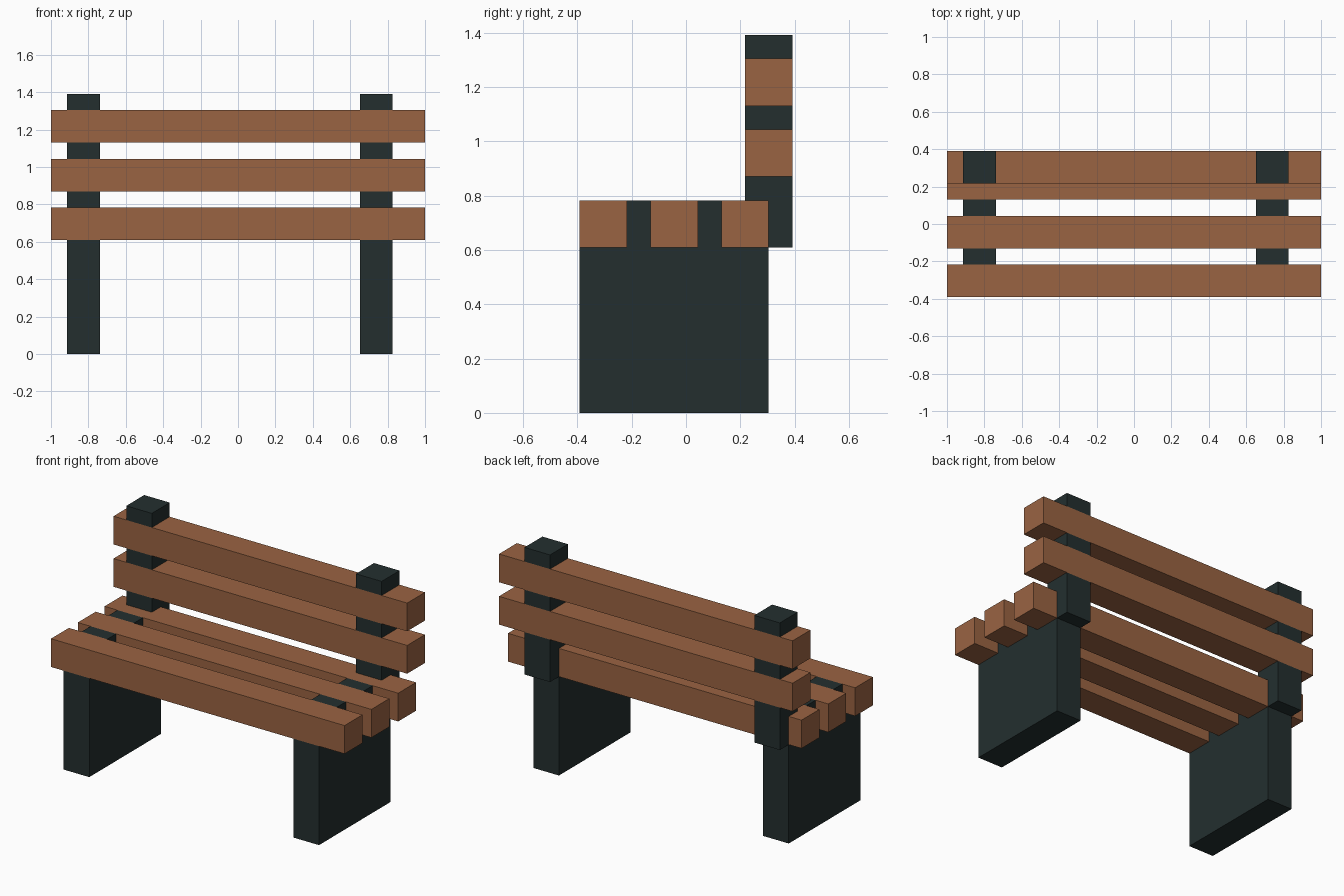
import bpy
import bmesh

if "Cube" in bpy.data.objects:
    bpy.data.objects.remove(bpy.data.objects["Cube"], do_unlink=True)

U = 2 / 23  # half a beam thickness; all sizes are multiples of it


def material(name, colour):
    mat = bpy.data.materials.new(name)
    mat.use_nodes = True
    mat.diffuse_color = colour
    bsdf = next(n for n in mat.node_tree.nodes if n.type == 'BSDF_PRINCIPLED')
    bsdf.inputs["Base Color"].default_value = colour
    return mat


def extrude_profile(name, profile, x0, x1, mat):
    """Extrude a closed (y, z) outline, given in units, from x0 to x1."""
    bm = bmesh.new()
    face = bm.faces.new([bm.verts.new((x0 * U, y * U, z * U)) for y, z in profile])
    result = bmesh.ops.extrude_face_region(bm, geom=[face])
    moved = [v for v in result["geom"] if isinstance(v, bmesh.types.BMVert)]
    bmesh.ops.translate(bm, verts=moved, vec=((x1 - x0) * U, 0, 0))
    bmesh.ops.recalc_face_normals(bm, faces=bm.faces)
    mesh = bpy.data.meshes.new(name)
    bm.to_mesh(mesh)
    bm.free()
    mesh.materials.append(mat)
    obj = bpy.data.objects.new(name, mesh)
    bpy.context.collection.objects.link(obj)
    return obj


def rect(y0, y1, z0, z1):
    return [(y0, z0), (y1, z0), (y1, z1), (y0, z1)]


wood = material("brown wood", (0.323, 0.126, 0.055, 1))
iron = material("dark iron", (0.017, 0.028, 0.028, 1))

# Seat and backrest slats, full width
for i, y in enumerate((-4.5, -1.5, 1.5)):
    extrude_profile(f"seat_slat_{i + 1}", rect(y, y + 2, 7, 9), -11.5, 11.5, wood)
for i, z in enumerate((10, 13)):
    extrude_profile(f"back_slat_{i + 1}", rect(2.5, 4.5, z, z + 2), -11.5, 11.5, wood)

# Leg panel outline, with tongues rising flush between the seat slats
leg = [(-4.5, 0), (3.5, 0), (3.5, 7), (1.5, 7), (1.5, 9), (0.5, 9), (0.5, 7),
       (-1.5, 7), (-1.5, 9), (-2.5, 9), (-2.5, 7), (-4.5, 7)]
# Post foot, hooked over the rear seat slat
foot = [(3.5, 7), (4.5, 7), (4.5, 10), (2.5, 10), (2.5, 9), (3.5, 9)]

# Supports on both sides
for side, x in (("right", -10.5), ("left", 7.5)):
    extrude_profile(f"leg_{side}", leg, x, x + 2, iron)
    extrude_profile(f"post_foot_{side}", foot, x, x + 2, iron)
    extrude_profile(f"post_spacer_{side}", rect(2.5, 4.5, 12, 13), x, x + 2, iron)
    extrude_profile(f"post_cap_{side}", rect(2.5, 4.5, 15, 16), x, x + 2, iron)
